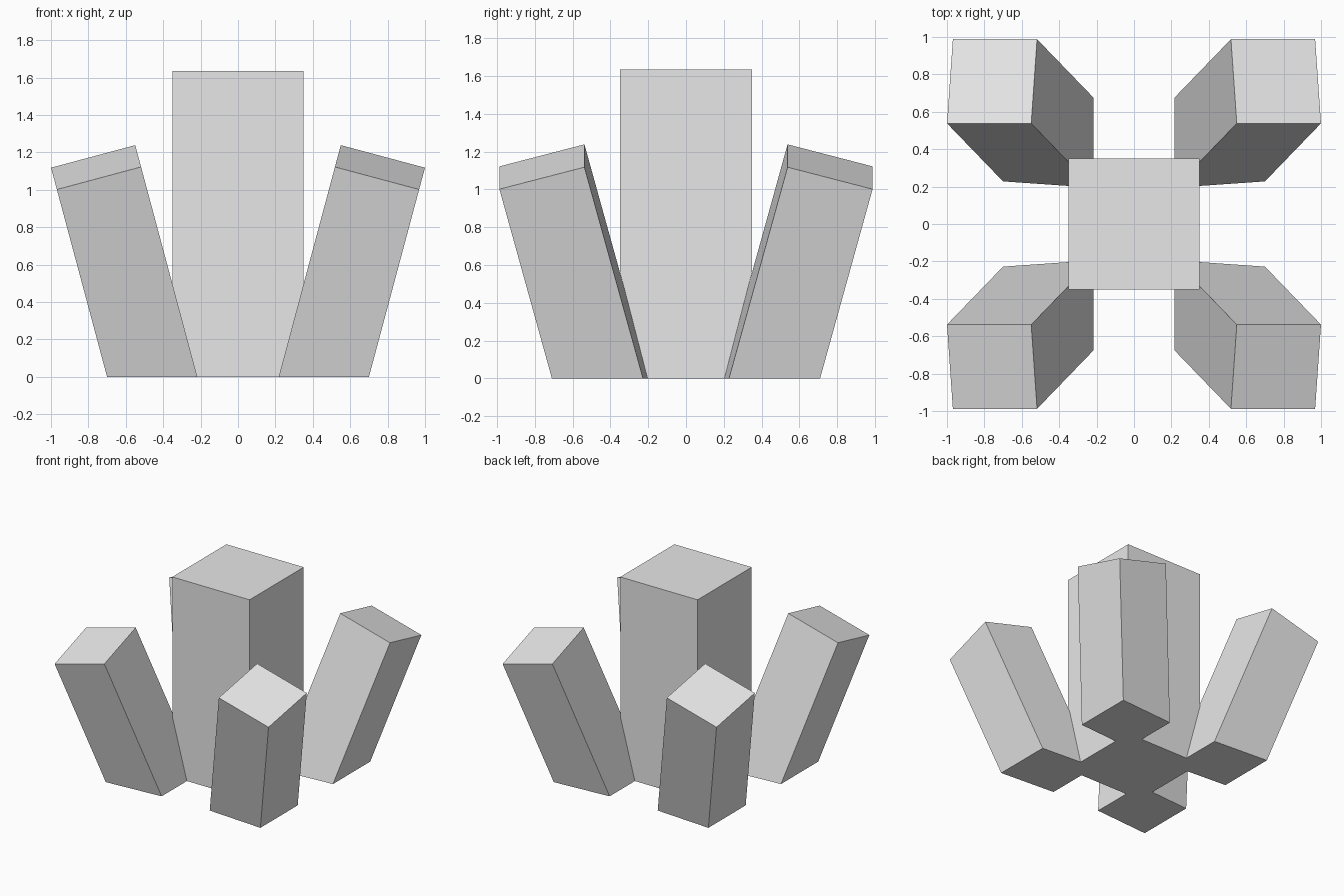
import bpy
import bmesh
from math import radians
from mathutils import Matrix, Euler, Vector

cube = bpy.data.objects.get("Cube")
if cube:
    bpy.data.objects.remove(cube, do_unlink=True)

# One plain grey for every part
grey = bpy.data.materials.new("light_grey")
grey.use_nodes = True
grey.diffuse_color = (0.8, 0.8, 0.8, 1)
grey.node_tree.nodes["Principled BSDF"].inputs["Base Color"].default_value = grey.diffuse_color


def pillar(name, top, width, length, tilt):
    """Square pillar hanging from its top centre, cut flat at the ground."""
    bm = bmesh.new()
    bmesh.ops.create_cube(bm, size=1)
    bmesh.ops.translate(bm, vec=(0, 0, -0.5), verts=bm.verts)
    bmesh.ops.scale(bm, vec=(width, width, length), verts=bm.verts)
    bmesh.ops.transform(bm, verts=bm.verts,
                        matrix=Matrix.Translation(Vector(top)) @ tilt.to_matrix().to_4x4())
    # Trim whatever reaches below the ground and close the cut
    cut = bmesh.ops.bisect_plane(bm, geom=bm.verts[:] + bm.edges[:] + bm.faces[:],
                                 plane_co=(0, 0, 0), plane_no=(0, 0, -1), clear_outer=True)
    rim = [e for e in cut["geom_cut"] if isinstance(e, bmesh.types.BMEdge)]
    if any(e.is_boundary for e in rim):
        bmesh.ops.contextual_create(bm, geom=rim)
    bmesh.ops.recalc_face_normals(bm, faces=bm.faces)
    mesh = bpy.data.meshes.new(name)
    bm.to_mesh(mesh)
    bm.free()
    mesh.materials.append(grey)
    obj = bpy.data.objects.new(name, mesh)
    bpy.context.collection.objects.link(obj)
    return obj


# Tall upright centre
pillar("centre_pillar", (0, 0, 1.635), 0.7, 1.635, Euler((0, 0, 0)))

# Four shorter pillars leaning out towards the corners
lean = radians(15)
for side, sx in (("left", 1), ("right", -1)):
    for end, sy in (("front", -1), ("back", 1)):
        pillar(f"{end}_{side}_pillar", (sx * 0.759, sy * 0.763, 1.12), 0.466, 1.6,
               Euler((-sy * lean, sx * lean, 0)))
